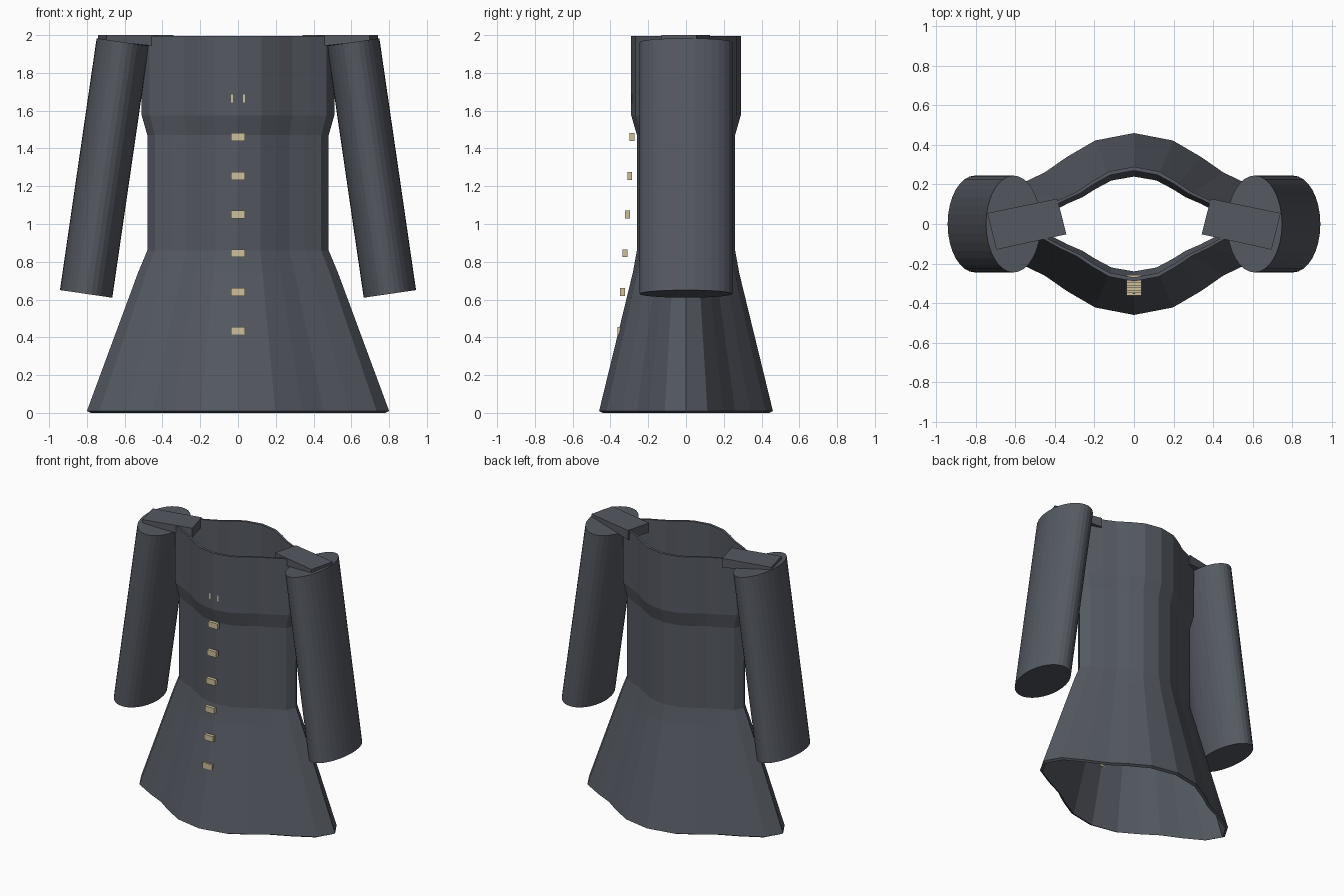
import bpy, bmesh
from math import sin, cos, pi, atan2, hypot

if "Cube" in bpy.data.objects:
    bpy.data.objects.remove(bpy.data.objects["Cube"])


def material(name, color):
    m = bpy.data.materials.new(name)
    m.diffuse_color = color
    m.use_nodes = True
    m.node_tree.nodes["Principled BSDF"].inputs["Base Color"].default_value = m.diffuse_color
    return m


cloth = material("dark_cloth", (0.09, 0.1, 0.12, 1))
tan = material("button_tan", (0.62, 0.53, 0.33, 1))


def add_object(name, bm, mat):
    bmesh.ops.recalc_face_normals(bm, faces=bm.faces)
    me = bpy.data.meshes.new(name)
    bm.to_mesh(me)
    bm.free()
    me.materials.append(mat)
    ob = bpy.data.objects.new(name, me)
    bpy.context.collection.objects.link(ob)
    return ob


def loft(bm, rings, closed=False, caps=False):
    rows = [[bm.verts.new(p) for p in r] for r in rings]
    n = len(rows[0])
    pairs = list(zip(rows, rows[1:]))
    if closed:
        pairs.append((rows[-1], rows[0]))
    for a, b in pairs:
        for i in range(n):
            j = (i + 1) % n
            bm.faces.new((a[i], a[j], b[j], b[i]))
    if caps:
        bm.faces.new(rows[0])
        bm.faces.new(rows[-1])


# Coat body: 24-sided folded section, thin double wall, open at both ends
def coat_ring(rx, ry, z):
    pts = []
    for i in range(24):
        t = 2 * pi * i / 24
        r = 0.9 + 0.1 * cos(4 * t)
        pts.append((rx * r * cos(t), ry * r * sin(t), z))
    return pts


profile = [(0.80, 0.46, 0.01), (0.53, 0.282, 0.74), (0.48, 0.26, 0.86),
           (0.48, 0.26, 1.47), (0.51, 0.29, 1.575), (0.51, 0.29, 1.995)]
wall = 0.02
outer = [coat_ring(*p) for p in profile]
inner = [coat_ring(a - wall, b - wall, z) for a, b, z in reversed(profile)]
inner[-1] = coat_ring(0.78, 0.44, 0.0)
bm = bmesh.new()
loft(bm, outer + inner, closed=True)
add_object("coat_body", bm, cloth)

for side, label in ((-1, "right"), (1, "left")):
    # Sleeve: flattened tube leaning outward, closed ends
    top, bottom = (0.61, 1.963), (0.804, 0.63)
    dx, dz = bottom[0] - top[0], top[1] - bottom[1]
    lean = atan2(dx, dz)
    rings = []
    for cx, cz in (top, bottom):
        rings.append([(side * (cx + 0.14 * cos(t) * cos(lean)), 0.245 * sin(t),
                       cz + 0.14 * cos(t) * sin(lean))
                      for t in (2 * pi * i / 32 for i in range(32))])
    bm = bmesh.new()
    loft(bm, rings, caps=True)
    add_object(label + "_sleeve", bm, cloth)

    # Shoulder strap: slab turned slightly, thicker at the collar end
    plan = [(0.388, 0.128, 1.93), (0.742, 0.055, 1.972),
            (0.696, -0.13, 1.972), (0.342, -0.052, 1.93)]
    bm = bmesh.new()
    loft(bm, [[(side * x, y, z) for x, y, z in plan],
              [(side * x, y, 2.0) for x, y, z in plan]], caps=True)
    add_object(label + "_shoulder_strap", bm, cloth)

# Front buttons
for i in range(7):
    bm = bmesh.new()
    bmesh.ops.create_cube(bm, size=1)
    bmesh.ops.scale(bm, vec=(0.076, 0.026, 0.042), verts=bm.verts)
    ob = add_object("button_%d" % (i + 1), bm, tan)
    ob.location = (0, -0.272 - 0.0128 * i, 1.665 - 0.205 * i)
